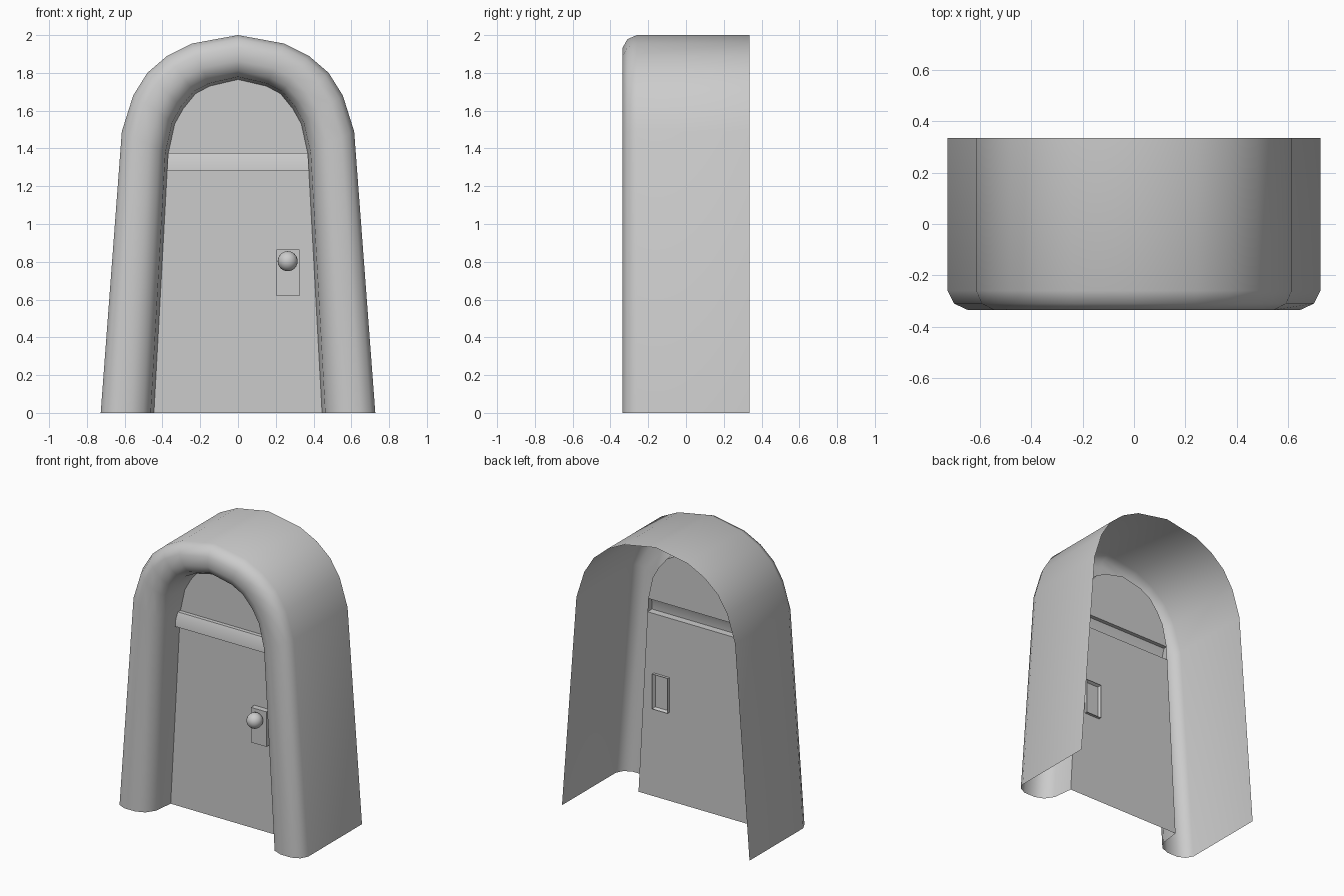
import bpy, bmesh, math

if "Cube" in bpy.data.objects:
    bpy.data.objects.remove(bpy.data.objects["Cube"])

def finish(obj, angle):
    bpy.ops.object.select_all(action='DESELECT')
    obj.select_set(True)
    bpy.context.view_layer.objects.active = obj
    bpy.ops.object.shade_smooth_by_angle(angle=math.radians(angle))

def add_object(name, bm, angle):
    mesh = bpy.data.meshes.new(name)
    bm.to_mesh(mesh)
    bm.free()
    obj = bpy.data.objects.new(name, mesh)
    bpy.context.collection.objects.link(obj)
    finish(obj, angle)
    return obj

def loft(name, rows, angle):
    """Skin a grid of point rows into an open shell."""
    bm = bmesh.new()
    grid = [[bm.verts.new(p) for p in row] for row in rows]
    for a, b in zip(grid, grid[1:]):
        for i in range(len(a) - 1):
            bm.faces.new((a[i], a[i + 1], b[i + 1], b[i]))
    bmesh.ops.remove_doubles(bm, verts=bm.verts, dist=1e-5)
    return add_object(name, bm, angle)

# Half outlines of the arch, from foot to crown (x, z)
outer = [(.727, 0), (.615, 1.49), (.555, 1.68), (.48, 1.80), (.375, 1.89), (.245, 1.955), (0, 2)]
inner = [(.445, 0), (.37, 1.37), (.335, 1.53), (.29, 1.61), (.225, 1.69), (.15, 1.73), (0, 1.765)]

# Hood: outer wall rolls over the front rim and back in to the door
section = [(0, .335), (0, -.26), (.09, -.31), (.28, -.335), (.58, -.335),
           (.8, -.31), (.94, -.25), (1, -.11)]
rows = []
for t, y in section:
    half = [(a + (c - a) * t, y, b + (d - b) * t) for (a, b), (c, d) in zip(outer, inner)]
    rows.append(half + [(-x, yy, z) for x, yy, z in half[-2::-1]])
loft("arched_hood", rows, 50)

# Door sheet with a raised lintel and an arched panel above
profile = [(.445, -.11, 0), (.375, -.11, 1.28), (.375, -.16, 1.28), (.373, -.156, 1.33),
           (.37, -.138, 1.375), (.37, -.11, 1.375)]
profile += [(x, -.11, z) for x, z in inner[2:]]
loft("door_panel", [[(-w, y, z), (w, y, z)] for w, y, z in profile], 40)

# Handle plate set through the door, with a recessed back
bm = bmesh.new()
bmesh.ops.create_cube(bm, size=1)
for v in bm.verts:
    v.co = (.265 + v.co.x * .12, -.12 + v.co.y * .06, .742 + v.co.z * .245)
back = [f for f in bm.faces if f.normal.y > .9 or f.calc_center_median().y > -.095]
bmesh.ops.inset_region(bm, faces=back, thickness=.014)
for v in back[0].verts:
    v.co.y -= .02
add_object("handle_plate", bm, 30)

# Round knob
bm = bmesh.new()
bmesh.ops.create_uvsphere(bm, u_segments=20, v_segments=12, radius=.053)
for v in bm.verts:
    v.co.x += .263
    v.co.y -= .19
    v.co.z += .803
add_object("door_knob", bm, 60)
